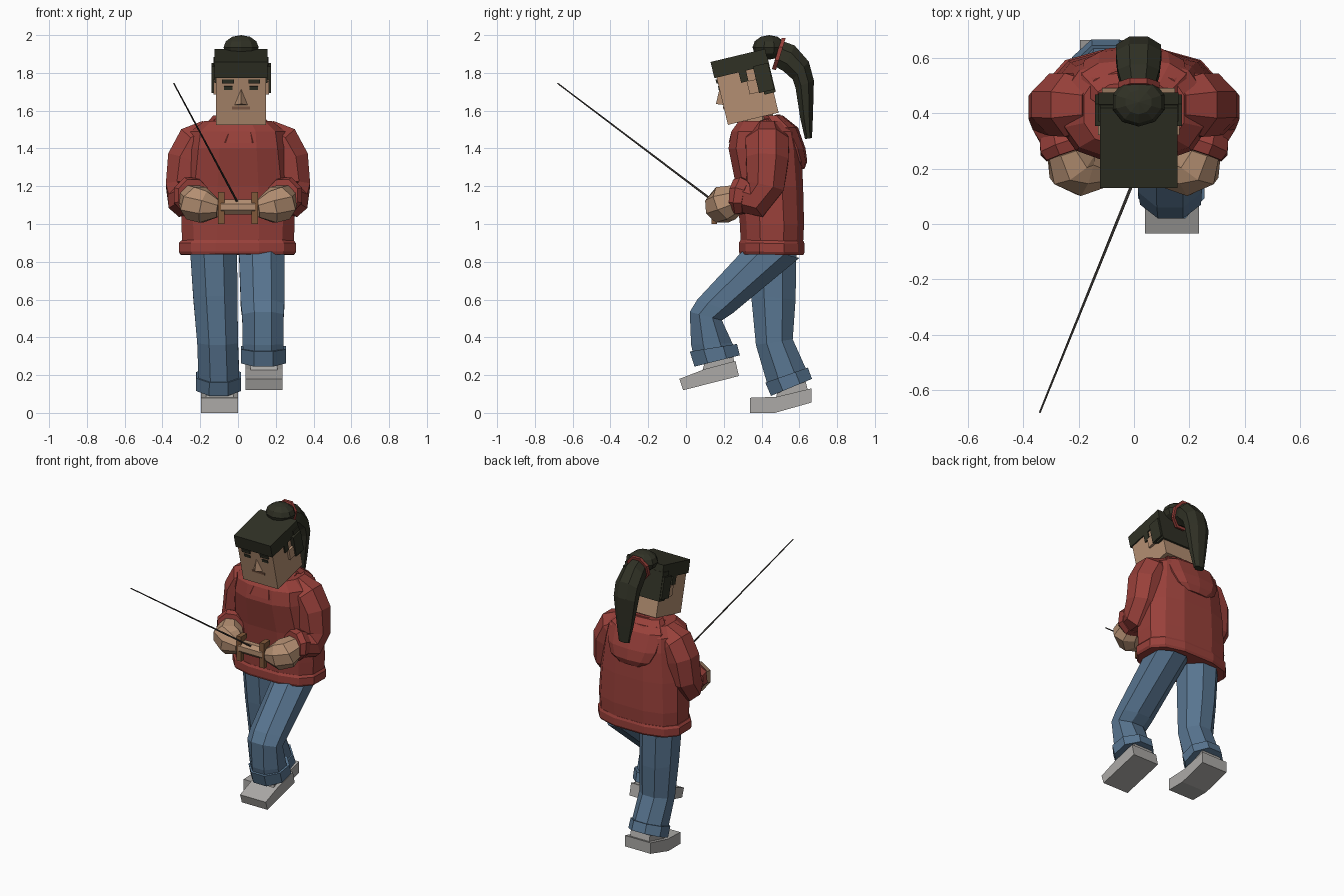
import bpy, bmesh, math
from mathutils import Vector as V

if "Cube" in bpy.data.objects:
    bpy.data.objects.remove(bpy.data.objects["Cube"])


def mat(name, r, g, b):
    m = bpy.data.materials.new(name)
    lin = lambda c: ((c / 255 + 0.055) / 1.055) ** 2.4
    m.diffuse_color = (lin(r), lin(g), lin(b), 1)
    m.use_nodes = True
    m.node_tree.nodes["Principled BSDF"].inputs["Base Color"].default_value = m.diffuse_color
    return m


RED = mat("red cloth", 152, 64, 58)
SKIN = mat("skin", 180, 143, 114)
DENIM = mat("denim", 88, 117, 144)
GREY = mat("shoe grey", 172, 170, 167)
HAIR = mat("dark hair", 48, 49, 37)
BROWN = mat("brown wood", 128, 88, 58)
LIP = mat("lip brown", 132, 95, 74)
DARK = mat("rod dark", 70, 66, 62)


def finish(name, bm, m):
    bmesh.ops.recalc_face_normals(bm, faces=bm.faces)
    me = bpy.data.meshes.new(name)
    bm.to_mesh(me)
    bm.free()
    me.materials.append(m)
    ob = bpy.data.objects.new(name, me)
    bpy.context.collection.objects.link(ob)
    return ob


def loft(name, rings, m):
    """Skin a list of equal rings and cap both ends."""
    bm = bmesh.new()
    rs = [[bm.verts.new(p) for p in r] for r in rings]
    n = len(rs[0])
    for a, b in zip(rs, rs[1:]):
        for i in range(n):
            j = (i + 1) % n
            bm.faces.new((a[i], a[j], b[j], b[i]))
    bm.faces.new(rs[0])
    bm.faces.new(rs[-1])
    return finish(name, bm, m)


def sec(front, back, cx, hw, n=8, power=1.0):
    """Rounded section spanning a front and a back point (y, z)."""
    f, b = V((0, *front)), V((0, *back))
    mid, half = (f + b) / 2, (b - f) / 2
    k = 1 / math.cos(math.pi / n) ** power
    sp = lambda v: math.copysign(abs(v) ** power, v)
    pts = []
    for i in range(n):
        a = 2 * math.pi * (i + 0.5) / n
        pts.append(mid + half * k * sp(math.sin(a)) + V((cx + hw * k * sp(math.cos(a)), 0, 0)))
    return pts


def tube(name, path, radii, m, n=8, ref=(1, 0, 0)):
    pts = [V(p) for p in path]
    rings = []
    for i, (p, r) in enumerate(zip(pts, radii)):
        t = (pts[min(i + 1, len(pts) - 1)] - pts[max(i - 1, 0)]).normalized()
        u = V(ref)
        u = (u - t * u.dot(t)).normalized()
        w = t.cross(u)
        r /= math.cos(math.pi / n)
        rings.append([p + r * (u * math.cos(a) + w * math.sin(a))
                      for a in [2 * math.pi * (k + 0.5) / n for k in range(n)]])
    return loft(name, rings, m)


def prism(name, profile, x0, x1, m):
    return loft(name, [[(x, y, z) for y, z in profile] for x in (x0, x1)], m)


# --- legs, cuffs and shoes
loft("rear_leg", [sec((.33, .88), (.585, .88), -.13, .125),
                  sec((.345, .62), (.58, .6), -.12, .117),
                  sec((.37, .36), (.565, .39), -.108, .108),
                  sec((.44, .12), (.65, .2), -.1, .108)], DENIM)
loft("rear_cuff", [sec((.42, .16), (.645, .24), -.103, .118),
                   sec((.45, .09), (.667, .18), -.103, .12)], DENIM)
loft("front_leg", [sec((.33, .89), (.6, .82), .125, .12),
                   sec((.06, .6), (.25, .53), .13, .115),
                   sec((.02, .535), (.19, .49), .132, .11),
                   sec((.027, .36), (.245, .37), .133, .108),
                   sec((.05, .26), (.265, .32), .134, .108)], DENIM)
loft("front_cuff", [sec((.02, .325), (.27, .365), .135, .12),
                    sec((.045, .245), (.285, .305), .135, .12)], DENIM)
prism("rear_shoe", [(.34, 0), (.47, 0), (.665, .055), (.665, .13),
                    (.48, .085), (.34, .08)], -.195, 0, GREY)
prism("rear_shoe_upper", [(.47, .06), (.65, .1), (.63, .18), (.49, .13)], -.17, -.025, GREY)
prism("front_shoe", [(-.015, .12), (.28, .195), (.262, .275),
                     (.1, .232), (-.035, .18)], .04, .235, GREY)
prism("front_shoe_upper", [(.08, .2), (.26, .24), (.25, .3), (.1, .27)], .065, .21, GREY)

# --- hooded top: z, front y, back y, half width
body = [(.9, .29, .62, .295), (1.0, .285, .625, .3), (1.2, .265, .62, .29),
        (1.4, .225, .61, .265), (1.49, .24, .59, .25), (1.545, .28, .55, .18)]
loft("top_body", [sec((f, z), (b, z), 0, w, 12, .75) for z, f, b, w in body], RED)
loft("top_hem", [sec((f, z), (b, z - .005), -.003, w, 12, .75) for z, f, b, w in
                 [(.84, .285, .62, .3), (.855, .28, .628, .31), (.9, .28, .628, .31),
                  (.915, .288, .622, .298)]], RED)
loft("hood", [sec((f, z), (b, z), 0, w, 10, .8) for z, f, b, w in
              [(1.575, .40, .51, .13), (1.51, .43, .59, .19), (1.4, .5, .63, .18),
               (1.33, .54, .64, .145), (1.29, .57, .625, .09)]], RED)
loft("collar", [sec((.225, 1.43), (.52, 1.52), .005, .17),
                sec((.24, 1.49), (.5, 1.58), .01, .135),
                sec((.265, 1.495), (.48, 1.58), .012, .1)], RED)
loft("neck", [sec((.28, 1.44), (.46, 1.5), .015, .085),
              sec((.27, 1.55), (.46, 1.6), .015, .085)], SKIN)

# --- arms, sleeve cuffs and hands
for s, side in ((-1, "right"), (1, "left")):
    P = lambda *pts: [(s * x, y, z) for x, y, z in pts]
    tube(side + "_sleeve", P((.14, .43, 1.475), (.215, .43, 1.425), (.262, .43, 1.34),
                             (.282, .42, 1.2), (.275, .38, 1.13), (.24, .28, 1.145)),
         (.085, .115, .112, .1, .095, .08), RED)
    tube(side + "_sleeve_cuff", P((.258, .325, 1.14), (.245, .285, 1.148), (.235, .255, 1.15)),
         (.085, .098, .085), RED)
    tube(side + "_hand", P((.245, .28, 1.14), (.222, .21, 1.11), (.175, .185, 1.09),
                           (.105, .175, 1.08)),
         (.07, .092, .085, .045), SKIN, ref=(0, 0, 1))

# --- rod, grip and brackets
tube("rod", [(0, .16, 1.11), (-.34, -.68, 1.745)], (.005, .003), DARK, 6)
tube("grip", [(-.09, .17, 1.09), (.09, .17, 1.09)], (.04, .04), SKIN, 8, (0, 0, 1))
for x in (-.088, .088):
    prism("grip_bracket", [(.135, 1.0), (.165, 1.0), (.165, 1.13), (.2, 1.14),
                           (.2, 1.17), (.135, 1.17)], x - .017, x + .017, BROWN)

# --- head, built in a frame tipped forward about the chin
TILT, CX = math.radians(13.5), .0165
C, S = math.cos(TILT), math.sin(TILT)


def head_pt(b, u):
    return (.222 + b * C - u * S, 1.525 + b * S + u * C)


def head_box(name, x0, x1, b0, b1, u0, u1, m):
    prof = [head_pt(b, u) for b, u in ((b0, u0), (b1, u0), (b1, u1), (b0, u1))]
    return prism(name, prof, CX + x0, CX + x1, m)


head_box("head", -.132, .132, 0, .276, 0, .33, SKIN)
head_box("hair_cap", -.14, .14, -.012, .285, .257, .345, HAIR)
head_box("hair_back", -.145, .145, .225, .287, .11, .3, HAIR)
for s, side in ((-1, "right"), (1, "left")):
    box = lambda n, x0, x1, *a: head_box(side + n, min(s * x0, s * x1), max(s * x0, s * x1), *a)
    box("_side_hair", .12, .157, .2, .283, .125, .27, HAIR)
    box("_sideburn", .12, .14, .12, .16, .2, .27, HAIR)
    box("_ear", .12, .147, .15, .2, .13, .2, SKIN)
    box("_brow", .038, .1, -.008, .002, .226, .248, HAIR)
    box("_eye", .045, .09, -.004, .002, .19, .211, HAIR)
head_box("mouth", -.048, .048, -.004, .002, .085, .1, LIP)

# nose pyramid
bm = bmesh.new()
N = [bm.verts.new((CX + x, *head_pt(b, u))) for x, b, u in
     ((-.036, .002, .108), (.036, .002, .108), (0, .002, .198), (0, -.036, .122))]
for f in ((0, 1, 3), (1, 2, 3), (2, 0, 3), (0, 2, 1)):
    bm.faces.new([N[i] for i in f])
finish("nose", bm, SKIN)

# bun, hair tie and ponytail
bm = bmesh.new()
bmesh.ops.create_uvsphere(bm, u_segments=10, v_segments=6, radius=1)
for v in bm.verts:
    v.co = V((CX + v.co.x * .098, .44 + v.co.y * .088, 1.935 + v.co.z * .065))
finish("hair_bun", bm, HAIR)
loft("hair_tie", [sec((.507, 1.985), (.455, 1.82), CX, .075),
                  sec((.528, 1.985), (.476, 1.815), CX, .075)], RED)
loft("ponytail", [sec((.47, 1.835), (.52, 1.965), CX, .06),
                  sec((.515, 1.81), (.575, 1.945), CX, .075),
                  sec((.565, 1.765), (.65, 1.86), CX, .082),
                  sec((.58, 1.72), (.677, 1.76), CX, .08),
                  sec((.605, 1.56), (.672, 1.57), CX, .055),
                  sec((.63, 1.45), (.667, 1.455), CX, .035)], HAIR)
